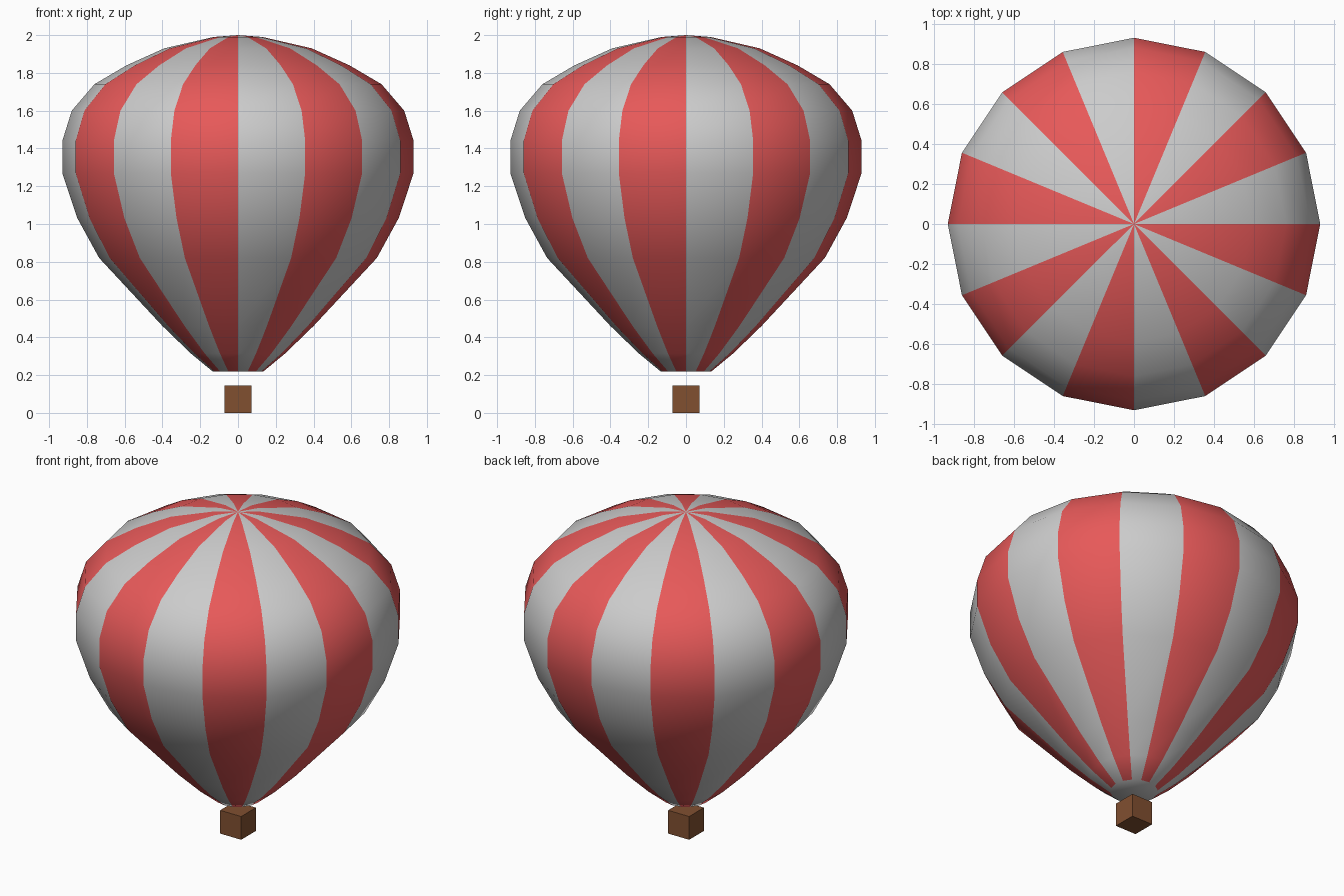
import bpy, bmesh
from math import cos, sin, pi

if "Cube" in bpy.data.objects:
    bpy.data.objects.remove(bpy.data.objects["Cube"])

SIDES = 16
# envelope profile from mouth to crown: (radius, height)
PROFILE = [(0.135, 0.22), (0.25, 0.315), (0.40, 0.46), (0.735, 0.82), (0.85, 1.03),
           (0.93, 1.27), (0.93, 1.44), (0.88, 1.60), (0.76, 1.74),
           (0.59, 1.84), (0.39, 1.93), (0.13, 1.99)]
CROWN = 2.0


def material(name, rgb):
    m = bpy.data.materials.new(name)
    m.diffuse_color = (*rgb, 1)
    m.use_nodes = True
    m.node_tree.nodes["Principled BSDF"].inputs["Base Color"].default_value = m.diffuse_color
    return m


def add_object(name, bm, mats):
    me = bpy.data.meshes.new(name)
    bmesh.ops.recalc_face_normals(bm, faces=bm.faces)
    bm.to_mesh(me)
    bm.free()
    for m in mats:
        me.materials.append(m)
    ob = bpy.data.objects.new(name, me)
    bpy.context.collection.objects.link(ob)
    return ob


grey = material("grey_cloth", (0.6, 0.6, 0.6))
red = material("red_cloth", (0.8, 0.1, 0.1))
brown = material("wicker", (0.22, 0.08, 0.03))

# striped envelope: alternating gores around the profile
bm = bmesh.new()
rings = [[bm.verts.new((r * cos(2 * pi * k / SIDES), r * sin(2 * pi * k / SIDES), z))
          for k in range(SIDES)] for r, z in PROFILE]
top = bm.verts.new((0, 0, CROWN))
for k in range(SIDES):
    n = (k + 1) % SIDES
    gore = [bm.faces.new((a[k], a[n], b[n], b[k])) for a, b in zip(rings, rings[1:])]
    gore.append(bm.faces.new((rings[-1][k], rings[-1][n], top)))
    for f in gore:
        f.material_index = k % 2
        f.smooth = True
# closed grey mouth
bm.faces.new(rings[0][::-1])
envelope = add_object("envelope", bm, [grey, red])
bpy.context.view_layer.objects.active = envelope
envelope.select_set(True)
bpy.ops.object.shade_smooth_by_angle(angle=pi / 4)

# basket hanging below
bm = bmesh.new()
bmesh.ops.create_cube(bm, size=0.145)
bmesh.ops.translate(bm, verts=bm.verts, vec=(0, 0, 0.0725))
add_object("basket", bm, [brown])
